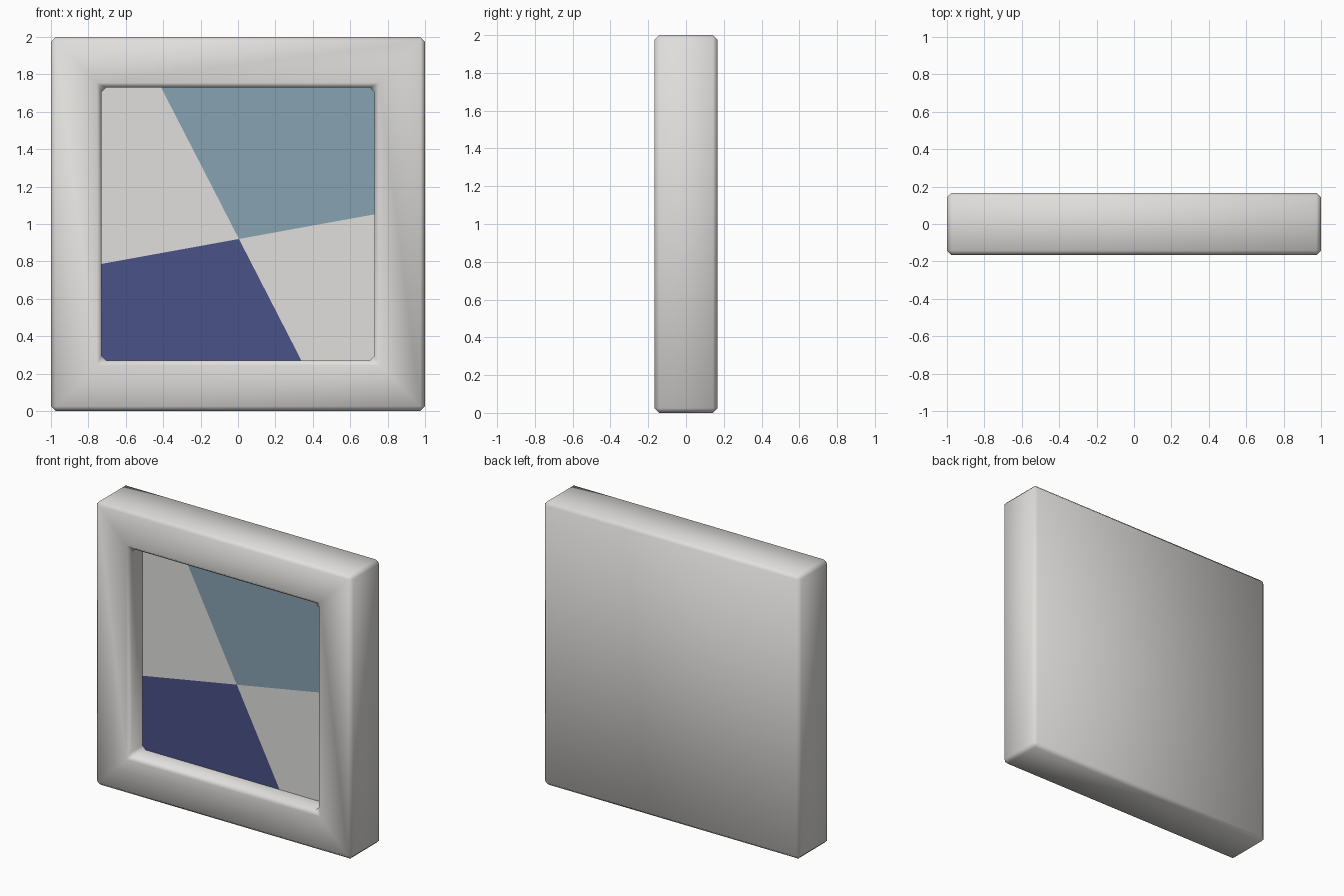
import bpy, bmesh
from mathutils import Vector

if "Cube" in bpy.data.objects:
    bpy.data.objects.remove(bpy.data.objects["Cube"])

HALF, DEPTH, OPEN, RECESS, CHAMFER = 1.0, 0.167, 0.73, 0.146, 0.025


def material(name, rgb):
    m = bpy.data.materials.new(name)
    m.diffuse_color = (*rgb, 1)
    m.use_nodes = True
    m.node_tree.nodes["Principled BSDF"].inputs["Base Color"].default_value = m.diffuse_color
    return m


def make_object(name, bm, mats):
    mesh = bpy.data.meshes.new(name)
    bm.to_mesh(mesh)
    bm.free()
    for m in mats:
        mesh.materials.append(m)
    ob = bpy.data.objects.new(name, mesh)
    bpy.context.collection.objects.link(ob)
    return ob


grey = material("light grey", (0.75, 0.74, 0.72))
teal = material("dusty blue", (0.245, 0.36, 0.45))
navy = material("dark blue", (0.068, 0.084, 0.245))

# frame: a box whose front is inset and pushed back, then chamfered
bm = bmesh.new()
bmesh.ops.create_cube(bm, size=2)
for v in bm.verts:
    v.co = Vector((v.co.x * HALF, v.co.y * DEPTH, v.co.z * HALF + 1))
front = min(bm.faces, key=lambda f: f.calc_center_median().y)
bmesh.ops.inset_region(bm, faces=[front], thickness=HALF - OPEN, use_even_offset=True)
ring = bmesh.ops.extrude_discrete_faces(bm, faces=[front])["faces"][0]
for v in ring.verts:
    v.co.y += RECESS
bmesh.ops.remove_doubles(bm, verts=bm.verts[:], dist=1e-5)

panel_y = -DEPTH + RECESS


def on_panel(verts):
    return all(abs(v.co.y - panel_y) < 1e-4 for v in verts)


# keep the panel border and the flat mitre lines of the front sharp
edges = [e for e in bm.edges
         if not on_panel(e.verts) and e.calc_face_angle(0) > 0.5]
bmesh.ops.bevel(bm, geom=edges, offset=CHAMFER, offset_type='OFFSET',
                segments=1, profile=0.5, affect='EDGES')
for f in bm.faces:
    f.smooth = True
panel_face = next(f for f in bm.faces if on_panel(f.verts))
outline = [v.co.copy() for v in panel_face.verts]
bmesh.ops.delete(bm, geom=[panel_face], context='FACES_ONLY')
make_object("frame", bm, [grey])

# recessed panel: cut by two crossing lines into four coloured fields
bm = bmesh.new()
bm.faces.new([bm.verts.new(c) for c in outline])
centre = Vector((0.005, panel_y, 0.92))
steep = Vector((1.46, 0, 0.75))
shallow = Vector((-0.265, 0, 1.46))
for n in (steep, shallow):
    bmesh.ops.bisect_plane(bm, geom=bm.verts[:] + bm.edges[:] + bm.faces[:],
                           plane_co=centre, plane_no=n)
for f in bm.faces:
    d = f.calc_center_median() - centre
    a, b = d.dot(steep) > 0, d.dot(shallow) > 0
    f.material_index = 0 if a != b else (1 if a else 2)
make_object("panel", bm, [grey, teal, navy])
